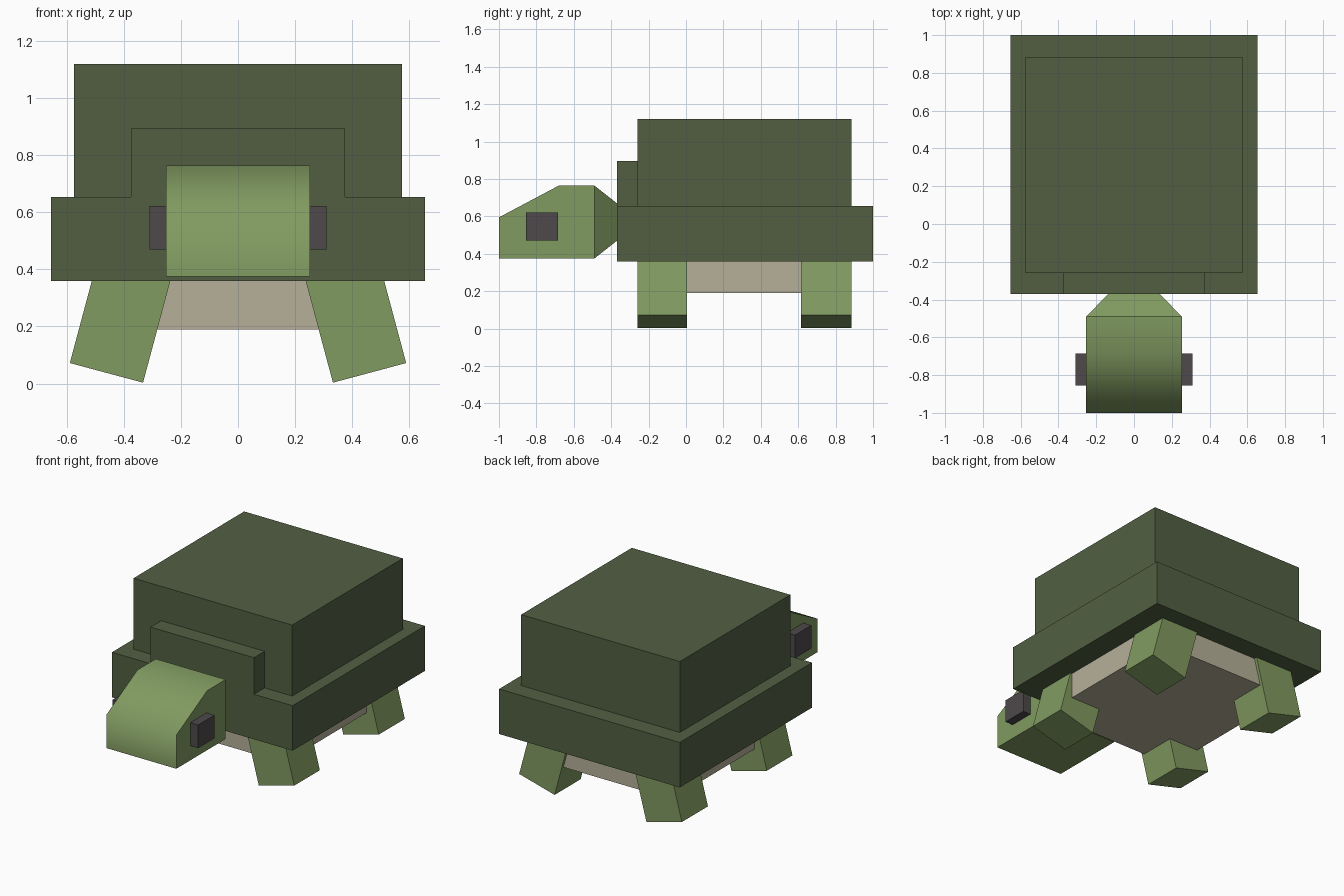
import bpy, bmesh, math
from mathutils import Matrix

if "Cube" in bpy.data.objects:
    bpy.data.objects.remove(bpy.data.objects["Cube"])


def material(name, rgb):
    mat = bpy.data.materials.new(name)
    lin = [((c / 255 + 0.055) / 1.055) ** 2.4 for c in rgb]
    mat.diffuse_color = (*lin, 1)
    mat.use_nodes = True
    mat.node_tree.nodes["Principled BSDF"].inputs["Base Color"].default_value = mat.diffuse_color
    return mat


SHELL = material("dark olive shell", (82, 95, 66))
SKIN = material("light green skin", (129, 155, 97))
BELLY = material("beige belly", (181, 176, 153))
EYE = material("charcoal eye", (78, 73, 74))


def finish(name, bm, mat):
    bmesh.ops.recalc_face_normals(bm, faces=bm.faces)
    mesh = bpy.data.meshes.new(name)
    bm.to_mesh(mesh)
    bm.free()
    mesh.materials.append(mat)
    obj = bpy.data.objects.new(name, mesh)
    bpy.context.collection.objects.link(obj)
    return obj


def box(name, xs, ys, zs, mat, turn=None):
    """Box between limits on each axis, with an optional transform."""
    bm = bmesh.new()
    bmesh.ops.create_cube(bm, size=1)
    for v in bm.verts:
        v.co = [lim[0] if c < 0 else lim[1] for c, lim in zip(v.co, (xs, ys, zs))]
    if turn:
        bm.transform(turn)
    return finish(name, bm, mat)


# Shell: wide rim, tall upper block and the step above the neck
box("shell_rim", (-0.655, 0.655), (-0.37, 1.0), (0.36, 0.655), SHELL)
box("shell_top", (-0.575, 0.575), (-0.26, 0.885), (0.65, 1.12), SHELL)
box("shell_collar", (-0.375, 0.375), (-0.37, -0.25), (0.65, 0.895), SHELL)

# Belly plate, its corners buried in the legs
box("belly", (-0.5, 0.5), (-0.24, 0.865), (0.19, 0.37), BELLY)

# Legs splayed outwards by 15 degrees, turned about the inner bottom edge
for side, s in (("right", 1), ("left", -1)):
    turn = Matrix.Translation((s * 0.333, 0, 0.003)) @ Matrix.Rotation(-s * math.radians(15), 4, 'Y')
    turn = Matrix.Translation((s * 0.333, 0, 0.003)) @ Matrix.Rotation(
        -s * math.radians(15), 4, 'Y')
    for end, ys in (("front", (-0.26, 0.005)), ("back", (0.615, 0.885))):
        xs = (0, 0.266) if s > 0 else (-0.266, 0)
        box(f"{end}_{side}_leg", xs, ys, (0, 0.48), SKIN, turn)

# Head: side profile extruded across, with a softly shaded snout
bm = bmesh.new()
profile = [(-1.0, 0.375), (-1.0, 0.595), (-0.68, 0.765), (-0.49, 0.765), (-0.49, 0.375)]
face = bm.faces.new([bm.verts.new((-0.253, y, z)) for y, z in profile])
side_geom = bmesh.ops.extrude_face_region(bm, geom=[face])["geom"]
bmesh.ops.translate(bm, vec=(0.506, 0, 0),
                    verts=[g for g in side_geom if isinstance(g, bmesh.types.BMVert)])
head = finish("head", bm, SKIN)
bpy.ops.object.select_all(action='DESELECT')
head.select_set(True)
bpy.context.view_layer.objects.active = head
bpy.ops.object.shade_smooth_by_angle(angle=math.radians(65))

# Neck: tapers from the head into the shell
bm = bmesh.new()
bmesh.ops.create_cube(bm, size=2)
for v in bm.verts:
    if v.co.y < 0:
        v.co = (v.co.x * 0.253, -0.49, 0.57 + v.co.z * 0.195)
    else:
        v.co = (v.co.x * 0.135, -0.369, 0.57 + v.co.z * 0.10)
finish("neck", bm, SKIN)

# Eyes: blocks standing out from the sides of the head
for side, s in (("right", 1), ("left", -1)):
    box(f"{side}_eye", sorted((s * 0.24, s * 0.31)), (-0.855, -0.685), (0.47, 0.622), EYE)
